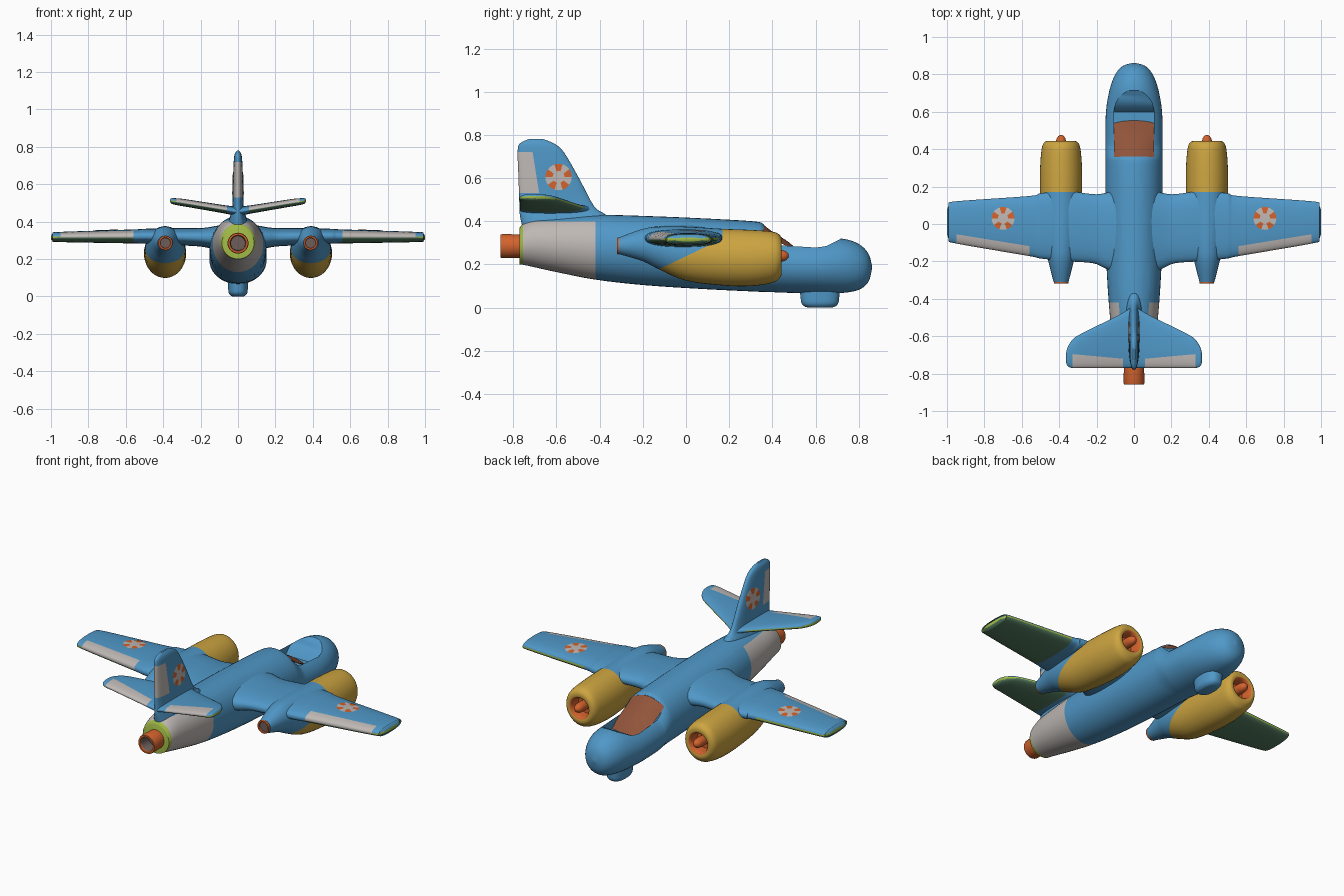
import bpy, bmesh, math
from mathutils import Vector
from mathutils.bvhtree import BVHTree

if "Cube" in bpy.data.objects:
    bpy.data.objects.remove(bpy.data.objects["Cube"])

PALETTE = {"blue": (80, 152, 200), "light_grey": (190, 184, 180), "yellow": (205, 165, 65),
           "orange": (210, 98, 45), "lime": (160, 185, 70), "brown": (145, 84, 58),
           "dark_green": (85, 125, 97), "soot": (110, 95, 90)}
NAMES = list(PALETTE)


def linear(v):
    v /= 255
    return v / 12.92 if v <= 0.04045 else ((v + 0.055) / 1.055) ** 2.4


MATS = {}
for key, rgb in PALETTE.items():
    MATS[key] = bpy.data.materials.new(key)
    MATS[key].diffuse_color = [linear(v) for v in rgb] + [1]


def smooth_sections(secs, steps=4):
    """Catmull-Rom through the key sections."""
    out = []
    for i in range(len(secs) - 1):
        p = [secs[max(i - 1, 0)], secs[i], secs[i + 1], secs[min(i + 2, len(secs) - 1)]]
        for s in range(steps):
            t = s / steps
            out.append([0.5 * (2 * b + (c - a) * t + (2 * a - 5 * b + 4 * c - d) * t * t
                               + (3 * b - a - 3 * c + d) * t ** 3) for a, b, c, d in zip(*p)])
    return out + [list(secs[-1])]


def finish(name, bm, rule, mirror=False, fix=True):
    if fix:
        bmesh.ops.recalc_face_normals(bm, faces=bm.faces)
    bm.normal_update()
    for f in bm.faces:
        f.material_index = NAMES.index(rule(f.calc_center_median(), f.normal))
    used = sorted({f.material_index for f in bm.faces})
    for f in bm.faces:
        f.material_index = used.index(f.material_index)
    me = bpy.data.meshes.new(name)
    bm.to_mesh(me)
    ob = bpy.data.objects.new(name, me)
    bpy.context.collection.objects.link(ob)
    for i in used:
        me.materials.append(MATS[NAMES[i]])
    if mirror:
        ob.modifiers.new("mirror", 'MIRROR').use_mirror_merge = False
    shade(ob)
    ob["tree"] = 0
    return ob, BVHTree.FromBMesh(bm)


def shade(ob):
    bpy.ops.object.select_all(action='DESELECT')
    ob.select_set(True)
    bpy.context.view_layer.objects.active = ob
    bpy.ops.object.shade_smooth_by_angle(angle=math.radians(42))


def loft(name, rings, rule, cuts=(), mirror=False):
    bm = bmesh.new()
    vs = [[bm.verts.new(p) for p in r] for r in rings]
    n = len(vs[0])
    for a, b in zip(vs, vs[1:]):
        for k in range(n):
            bm.faces.new((a[k], a[(k + 1) % n], b[(k + 1) % n], b[k]))
    bm.faces.new(vs[0])
    bm.faces.new(vs[-1])
    for co, no in cuts:
        bmesh.ops.bisect_plane(bm, geom=bm.verts[:] + bm.edges[:] + bm.faces[:],
                               plane_co=co, plane_no=no)
    return finish(name, bm, rule, mirror)


def body_rings(secs, cx=0, n=40, steps=4):
    """Sections (y, half width, bottom z, top z)."""
    return [[(cx + w * math.cos(2 * math.pi * k / n), y,
              (lo + hi) / 2 + (hi - lo) / 2 * math.sin(2 * math.pi * k / n)) for k in range(n)]
            for y, w, lo, hi in smooth_sections(secs, steps)]


def panel_rings(secs, upright=False, n=36):
    """Sections (span, leading y, trailing y, centre, thickness)."""
    rings = []
    for s, le, te, c, t in smooth_sections(secs):
        ring = []
        for k in range(n):
            a = 2 * math.pi * (k + 0.5) / n
            u, v = math.cos(a), math.sin(a)
            y = (le + te) / 2 + (le - te) / 2 * math.copysign(abs(u) ** 0.85, u)
            d = c + t / 2 * math.copysign(abs(v) ** 0.8, v)
            ring.append((d, y, s) if upright else (s, y, d))
        rings.append(ring)
    return rings


def round_tube(secs, z):
    """Sections (y, radius) for nozzles and spinners."""
    return [(y, r, z - r, z + r) for y, r in secs]


# Fuselage
fuselage, _ = loft("fuselage", body_rings([
    (-.77, .086, .20, .37), (-.755, .093, .199, .388), (-.70, .104, .187, .41),
    (-.60, .118, .165, .42), (-.42, .135, .13, .43), (-.2, .148, .105, .425),
    (.05, .153, .088, .415), (.31, .153, .075, .40), (.36, .153, .073, .385),
    (.40, .153, .072, .345), (.44, .153, .07, .325), (.60, .15, .066, .317),
    (.72, .13, .068, .32), (.80, .10, .083, .295), (.845, .06, .12, .25),
    (.862, .003, .185, .19)]),
    lambda c, n: "lime" if c.y < -.755 else "light_grey" if c.y < -.42 and c.z < .40 else "blue",
    cuts=[((0, 0, .40), (0, 0, 1))])

# Cockpit opening cut into the fuselage
cutter, _ = loft("cockpit_cutter", [[(-w, y, z), (w, y, z), (w, y, .5), (-w, y, .5)] for y, z, w in
                 [(.36, .23, .105), (.60, .23, .108), (.63, .275, .102), (.68, .3, .088),
                  (.71, .315, .068), (.725, .33, .04)]], lambda c, n: "blue")
cutter.hide_render = True
cut = fuselage.modifiers.new("cockpit", 'BOOLEAN')
cut.operation, cut.object, cut.solver = 'DIFFERENCE', cutter, 'EXACT'
bpy.context.view_layer.objects.active = fuselage
bpy.ops.object.modifier_apply(modifier="cockpit")
bpy.data.objects.remove(cutter)
shade(fuselage)

# Brown cockpit glass
bm = bmesh.new()
grid = [[bm.verts.new((.107 * i / 5, y, z - k * (.107 * i / 5) ** 2)) for i in range(-5, 6)]
        for y, z, k in smooth_sections([(.357, .386, 3.4), (.40, .352, 3), (.48, .30, 2), (.553, .23, 1)])]
for a, b in zip(grid, grid[1:]):
    for i in range(10):
        bm.faces.new((a[i], a[i + 1], b[i + 1], b[i]))
finish("cockpit_glass", bm, lambda c, n: "brown", fix=False)


# Wings
def wing_colour(c, n):
    if c.x < .56:
        return "blue"
    flap = c.x < .95 and c.y < -.118 + (c.x - .56) * .1615
    if flap and n.z > -.1:
        return "light_grey"
    if n.z < -.4:
        return "dark_green"
    return "lime" if n.z < .4 else "blue"


_, wing_tree = loft("wing", panel_rings([
    (.08, .185, -.27, .315, .14), (.16, .165, -.235, .315, .11), (.22, .16, -.21, .317, .097),
    (.35, .175, -.2, .32, .09), (.5, .165, -.185, .322, .08), (.56, .15, -.172, .321, .075),
    (.95, .122, -.105, .318, .055), (.985, .108, -.088, .317, .046), (1, .075, -.055, .316, .018)]),
    wing_colour, [((.56, -.118, 0), (-.1615, 1, 0))], True)


# Tailplanes
def tail_colour(c, n):
    if c.x < .06:
        return "blue"
    if c.x < .33 and c.y < -.72 + (c.x - .06) * .09 and n.z > -.1:
        return "light_grey"
    if n.z < -.4:
        return "dark_green"
    return "lime" if n.z < .3 else "blue"


loft("tailplane", panel_rings([
    (.005, -.43, -.77, .455, .055), (.06, -.475, -.77, .464, .045), (.28, -.585, -.77, .5, .04),
    (.33, -.62, -.77, .507, .036), (.355, -.66, -.76, .511, .03), (.363, -.69, -.74, .512, .012)]),
    tail_colour, [((.06, -.72, 0), (-.09, 1, 0))], True)

# Fin with grey rudder
_, fin_tree = loft("tail_fin", panel_rings([
    (.38, -.33, -.76, 0, .12), (.43, -.37, -.77, 0, .085), (.47, -.425, -.772, 0, .062),
    (.6, -.495, -.776, 0, .055), (.72, -.565, -.78, 0, .046), (.76, -.61, -.77, 0, .036),
    (.78, -.66, -.73, 0, .012)], True),
    lambda c, n: "light_grey" if .53 < c.z < .72 and c.y < -.68 - (c.z - .53) * .158 else "blue",
    [((0, -.68, .53), (0, 1, .158)), ((0, 0, .53), (0, 0, 1))])


# Engine nacelles: yellow cowl in front and below, blue behind
def nacelle_colour(c, n):
    if c.y > .35 and math.hypot(c.x - .39, c.z - .237) < .064:
        return "orange"
    return "yellow" if c.y > .17 or c.z < .19 + .48 * (c.y + .1) else "blue"


loft("engine_nacelle", body_rings([
    (-.31, .04, .248, .325), (-.2, .068, .215, .365), (-.12, .087, .175, .375),
    (0, .105, .125, .375), (.17, .112, .103, .365), (.3, .112, .1, .36), (.40, .104, .115, .352),
    (.433, .092, .137, .337), (.443, .075, .16, .314), (.433, .056, .181, .293),
    (.38, .05, .187, .287)], .39), nacelle_colour, [((.39, -.1, .19), (0, -.48, 1))], True)
loft("engine_spinner", body_rings(round_tube(
    [(.37, .026), (.42, .028), (.455, .024), (.472, .012), (.476, .001)], .24), .39, 20),
    lambda c, n: "orange", mirror=True)
loft("engine_exhaust", body_rings(round_tube(
    [(-.29, .036), (-.316, .039), (-.319, .037), (-.319, .029), (-.3115, .027)], .286), .388, 28, 1),
    lambda c, n: "soot" if n.y < -.9 and c.y > -.313 else "orange", mirror=True)

# Tail nozzle
loft("tail_nozzle", body_rings(round_tube(
    [(-.76, .054), (-.85, .056), (-.858, .053), (-.858, .043), (-.85, .04), (-.78, .038)], .285), 0, 32, 1),
    lambda c, n: "soot" if math.hypot(c.x, c.z - .285) < .0405 and c.y > -.83 else "orange")

# Chin pod under the nose
loft("chin_pod", panel_rings([
    (0, .67, .57, 0, .06), (.005, .69, .55, 0, .08), (.02, .705, .535, 0, .1),
    (.05, .71, .53, 0, .106), (.1, .715, .525, 0, .11)], True), lambda c, n: "blue")


# Roundels laid onto the surface
def roundel(name, tree, centre, u, v, r=.061, n=40):
    u, v, centre = Vector(u), Vector(v), Vector(centre)
    out = u.cross(v)
    bm = bmesh.new()

    def point(rad, k):
        a = 2 * math.pi * k / n
        p = centre + (u * math.cos(a) + v * math.sin(a)) * rad * r
        return bm.verts.new(tree.ray_cast(p + out * .3, -out)[0] + out * .0025)

    rows = [[point(q, k) for k in range(n)] for q in (.2, .45, .7, .85, 1)]
    bm.faces.new(rows[0])
    for a, b in zip(rows, rows[1:]):
        for k in range(n):
            bm.faces.new((a[k], b[k], b[(k + 1) % n], a[(k + 1) % n]))

    def colour(c, _):
        d = c - centre
        x, y = d.dot(u), d.dot(v)
        wedge = math.degrees(math.atan2(y, x)) % 72 < 36
        return "orange" if wedge and math.hypot(x, y) > .45 * r else "light_grey"

    finish(name, bm, colour, True, False)


roundel("wing_roundel", wing_tree, (.70, .03, .32), (1, 0, 0), (0, 1, 0))
roundel("fin_roundel", fin_tree, (0, -.59, .605), (0, 1, 0), (0, 0, 1))

for m in bpy.data.materials:
    if m.users and not m.is_grease_pencil:
        m.use_nodes = True
        m.node_tree.nodes["Principled BSDF"].inputs["Base Color"].default_value = m.diffuse_color
